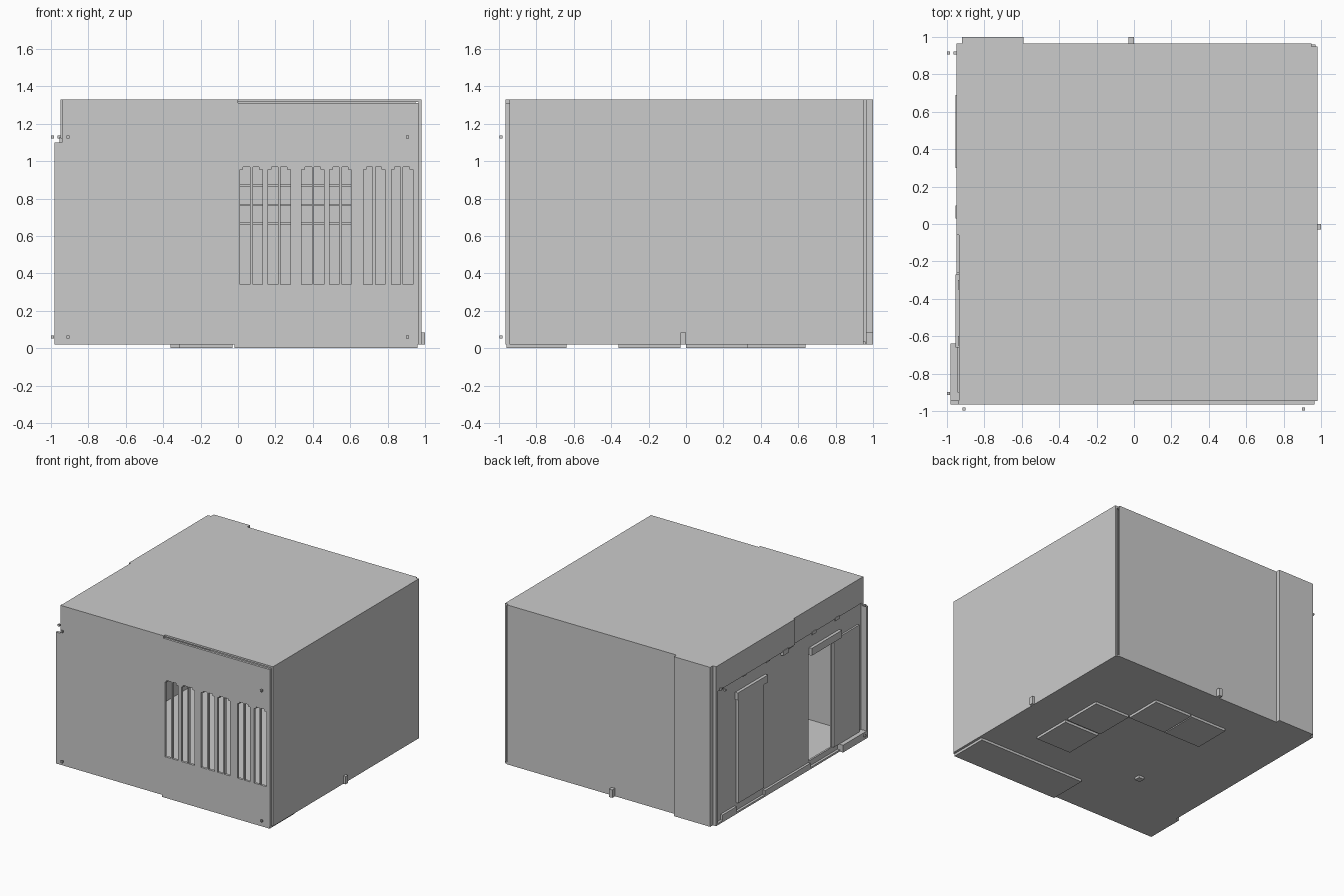
import bpy, bmesh
from mathutils import Vector

if "Cube" in bpy.data.objects:
    bpy.data.objects.remove(bpy.data.objects["Cube"])


def prism(name, pts, axis, a, b):
    """Extrude a 2D outline along 'x' (pts are y,z) or 'y' (pts are x,z)."""
    def at(p, d):
        return Vector((d, p[0], p[1])) if axis == 'x' else Vector((p[0], d, p[1]))
    bm = bmesh.new()
    lo = [bm.verts.new(at(p, a)) for p in pts]
    hi = [bm.verts.new(at(p, b)) for p in pts]
    bm.faces.new(lo)
    bm.faces.new(hi)
    n = len(pts)
    for i in range(n):
        j = (i + 1) % n
        bm.faces.new((lo[i], lo[j], hi[j], hi[i]))
    bmesh.ops.recalc_face_normals(bm, faces=bm.faces)
    me = bpy.data.meshes.new(name)
    bm.to_mesh(me)
    bm.free()
    ob = bpy.data.objects.new(name, me)
    bpy.context.collection.objects.link(ob)
    return ob


def box(name, x0, x1, y0, y1, z0, z1):
    return prism(name, [(x0, z0), (x1, z0), (x1, z1), (x0, z1)], 'y', y0, y1)


def cut(target, cutters):
    for c in cutters:
        c.hide_render = True
        c.hide_set(True)
        m = target.modifiers.new("opening", 'BOOLEAN')
        m.operation = 'DIFFERENCE'
        m.solver = 'EXACT'
        m.object = c


# front plate: notched at the upper left corner and stepped along the top right
front = prism("front_panel", [(-.98, .02), (.965, .02), (.965, 1.31), (0, 1.31),
                              (0, 1.33), (-.94, 1.33), (-.94, 1.1), (-.98, 1.1)],
              'y', -.965, -.945)

# paired ventilation slots with a small step on the outer top corner
slots = []
for x0, x1, x2, x3 in [(.01, .065, .08, .13), (.16, .215, .228, .28),
                       (.34, .395, .407, .46), (.49, .54, .555, .605),
                       (.67, .72, .735, .785), (.82, .87, .882, .935)]:
    slots.append(prism("slot_cutter", [(x0, .34), (x1, .34), (x1, .97), (x0 + .018, .97),
                                       (x0 + .018, .955), (x0, .955)], 'y', -1.0, -.9))
    slots.append(prism("slot_cutter", [(x2, .34), (x3, .34), (x3, .955), (x3 - .018, .955),
                                       (x3 - .018, .97), (x2, .97)], 'y', -1.0, -.9))
cut(front, slots)

# shell
box("floor", -.95, .97, -.945, .96, .02, .035)
box("roof", -.935, .98, -.945, .95, 1.315, 1.33)
box("right_panel", .965, .98, -.945, .95, .02, 1.33)
box("back_panel", -.95, .95, .95, .965, .02, 1.33)
box("back_overlap", -.92, -.59, .965, 1.0, .02, 1.33)

# left side: upper band in two depths, lower wall with one open doorway
box("left_band_rear", -.95, -.92, -.06, .95, 1.12, 1.33)
box("left_band_front", -.936, -.92, -.945, -.06, 1.12, 1.33)
left = box("left_panel", -.93, -.915, -.945, .95, .035, 1.13)
cut(left, [box("doorway_cutter", -1.0, -.85, -.56, -.26, .08, .96)])
box("closed_door", -.952, -.925, .35, .68, .1, .96)
box("door_edge", -.945, -.925, -.9, -.57, .08, .96)
for y in (.30, -.66):
    box("door_lintel", -.955, -.91, y, y + .39, .95, 1.01)
box("left_ledge_front", -.98, -.93, -.945, -.64, .02, .08)
box("left_ledge_rear", -.95, -.925, .70, .88, .03, .08)
box("left_ledge_middle", -.95, -.925, -.26, .33, .03, .07)
box("seam_latch", -.955, -.92, .03, .1, 1.09, 1.13)
for i in range(6):
    box("seam_tab", -.94, -.92, .85 - i * .3, .9 - i * .3, 1.105, 1.13)

# thin rails behind the slots
for z in (.66, .76, .865):
    box("inner_rail", 0, .62, .935, .95, z, z + .012)

# base pads and peg
for x0, x1, y0, y1 in [(-.02, .96, -.96, -.64), (.33, .65, -.36, -.03), (.33, .65, 0, .33),
                       (-.02, .32, .33, .64), (-.36, -.03, .33, .64), (-.36, -.31, -.36, -.31)]:
    box("base_pad", x0, x1, y0, y1, 0, .021)

# side nubs
box("right_nub", .98, 1.0, -.03, 0, .02, .085)
box("back_nub", -.03, 0, .965, 1.0, .02, .085)

# tiny screw heads standing off the front and left
for z in (.06, 1.13):
    for x, y in [(-.91, -.988), (.905, -.988), (-.992, -.905)]:
        box("screw_head", x - .008, x + .008, y - .008, y + .008, z - .008, z + .008)
for x in (-.992, -.958):
    box("screw_head", x - .008, x + .008, .905, .921, 1.122, 1.138)
